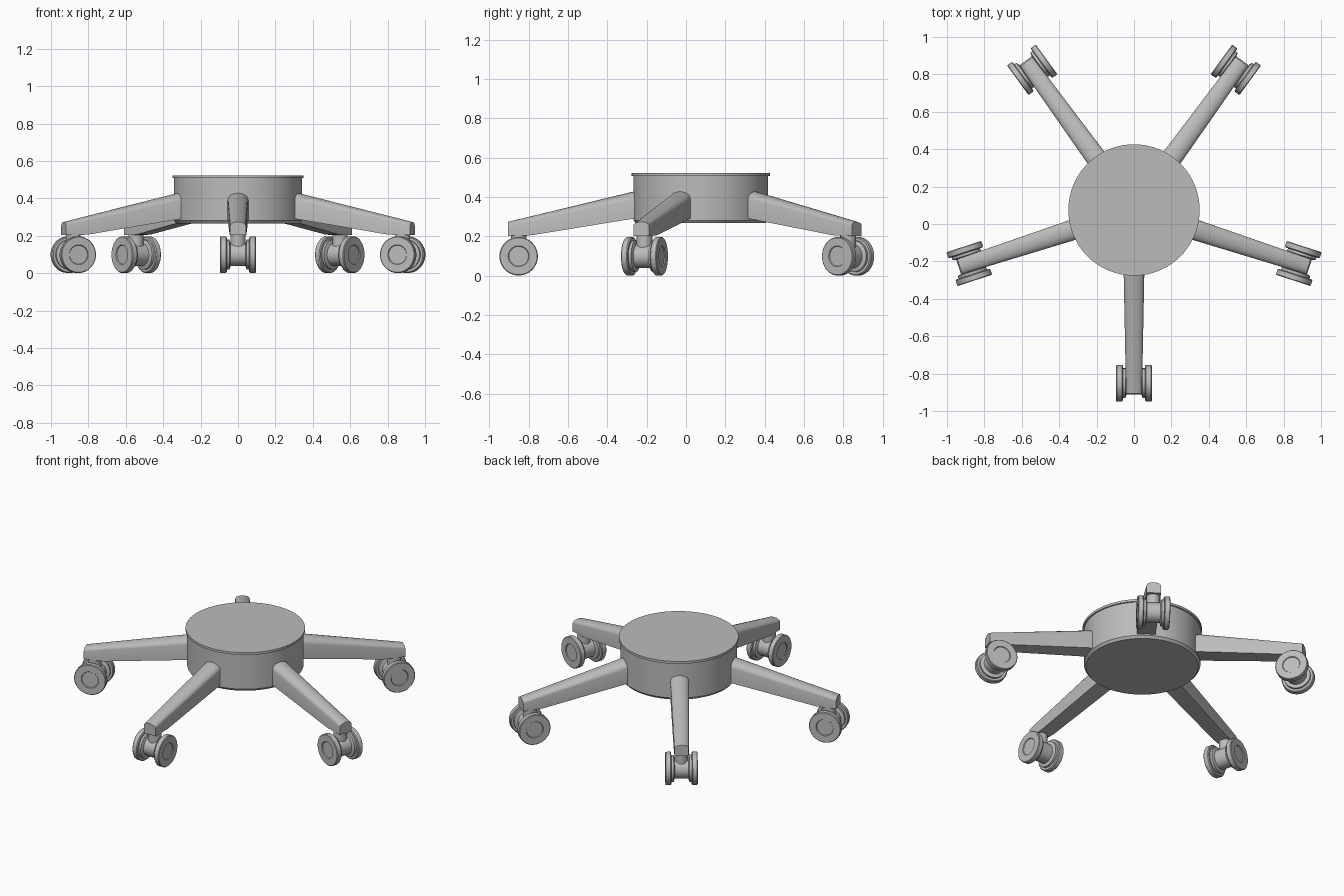
import bpy, bmesh
from math import cos, sin, pi, radians
from mathutils import Matrix

cube = bpy.data.objects.get("Cube")
if cube:
    bpy.data.objects.remove(cube)

CENTRE_Y = 0.075
GREY = (0.5, 0.5, 0.5, 1)
grey = bpy.data.materials.new("light_grey")
grey.use_nodes = True
grey.diffuse_color = GREY
grey.node_tree.nodes["Principled BSDF"].inputs["Base Color"].default_value = GREY


def loft(name, rings, matrix=Matrix()):
    """Skin a list of equal closed rings and cap both ends."""
    bm = bmesh.new()
    loops = [[bm.verts.new(matrix @ Matrix.Translation(p).translation) for p in ring] for ring in rings]
    n = len(loops[0])
    for a, b in zip(loops, loops[1:]):
        for i in range(n):
            j = (i + 1) % n
            bm.faces.new((a[i], a[j], b[j], b[i]))
    bm.faces.new(loops[0][::-1])
    bm.faces.new(loops[-1])
    bmesh.ops.recalc_face_normals(bm, faces=bm.faces)
    mesh = bpy.data.meshes.new(name)
    bm.to_mesh(mesh)
    bm.free()
    mesh.materials.append(grey)
    obj = bpy.data.objects.new(name, mesh)
    bpy.context.collection.objects.link(obj)
    obj.location.y = CENTRE_Y
    bpy.ops.object.select_all(action="DESELECT")
    obj.select_set(True)
    bpy.context.view_layer.objects.active = obj
    bpy.ops.object.shade_smooth_by_angle(angle=radians(30))
    return obj


def lathe(name, profile, matrix=Matrix(), sides=48):
    """Revolve (radius, height) points around the z axis."""
    turns = [2 * pi * i / sides for i in range(sides)]
    return loft(name, [[(r * cos(t), r * sin(t), z) for t in turns] for r, z in profile], matrix)


def arm_section(dist, half, top, shoulder, bottom, steps=10):
    """Flat-bottomed section with a domed top."""
    arc = [pi * i / steps for i in range(steps + 1)]
    dome = [(half * cos(t), -dist, shoulder + (top - shoulder) * sin(t)) for t in arc]
    return dome + [(-half, -dist, bottom), (half, -dist, bottom)]


# Central hub with a thin top lip and a chamfered underside
lathe("hub", [(0.33, 0.267), (0.342, 0.282), (0.342, 0.508),
              (0.351, 0.508), (0.351, 0.523)], sides=96)

# Half profile of a twin-wheel caster, from its drum out to the recessed cap
half = [(0.06, 0.04), (0.08, 0.046), (0.08, 0.06), (0.093, 0.06), (0.098, 0.065),
        (0.098, 0.091), (0.094, 0.095), (0.053, 0.095), (0.05, 0.09)]
caster_profile = [(r, -z) for r, z in reversed(half)] + half
to_axle = Matrix.Translation((0, -0.926, 0.099)) @ Matrix.Rotation(pi / 2, 4, "Y")
to_stem = Matrix.Translation((0, -0.926, 0))

# Five legs, each with an arm, a stem and a caster
for k, side in enumerate(["front", "front_left", "back_left", "back_right", "front_right"]):
    parts = [
        loft(side + "_arm", [arm_section(0.30, 0.056, 0.438, 0.397, 0.297),
                             arm_section(0.86, 0.045, 0.303, 0.28, 0.206),
                             arm_section(0.98, 0.042, 0.274, 0.254, 0.203)]),
        lathe(side + "_stem", [(0.04, 0.12), (0.04, 0.21)], to_stem, 32),
        lathe(side + "_caster", caster_profile, to_axle),
    ]
    for part in parts:
        part.rotation_euler.z = k * 2 * pi / 5
